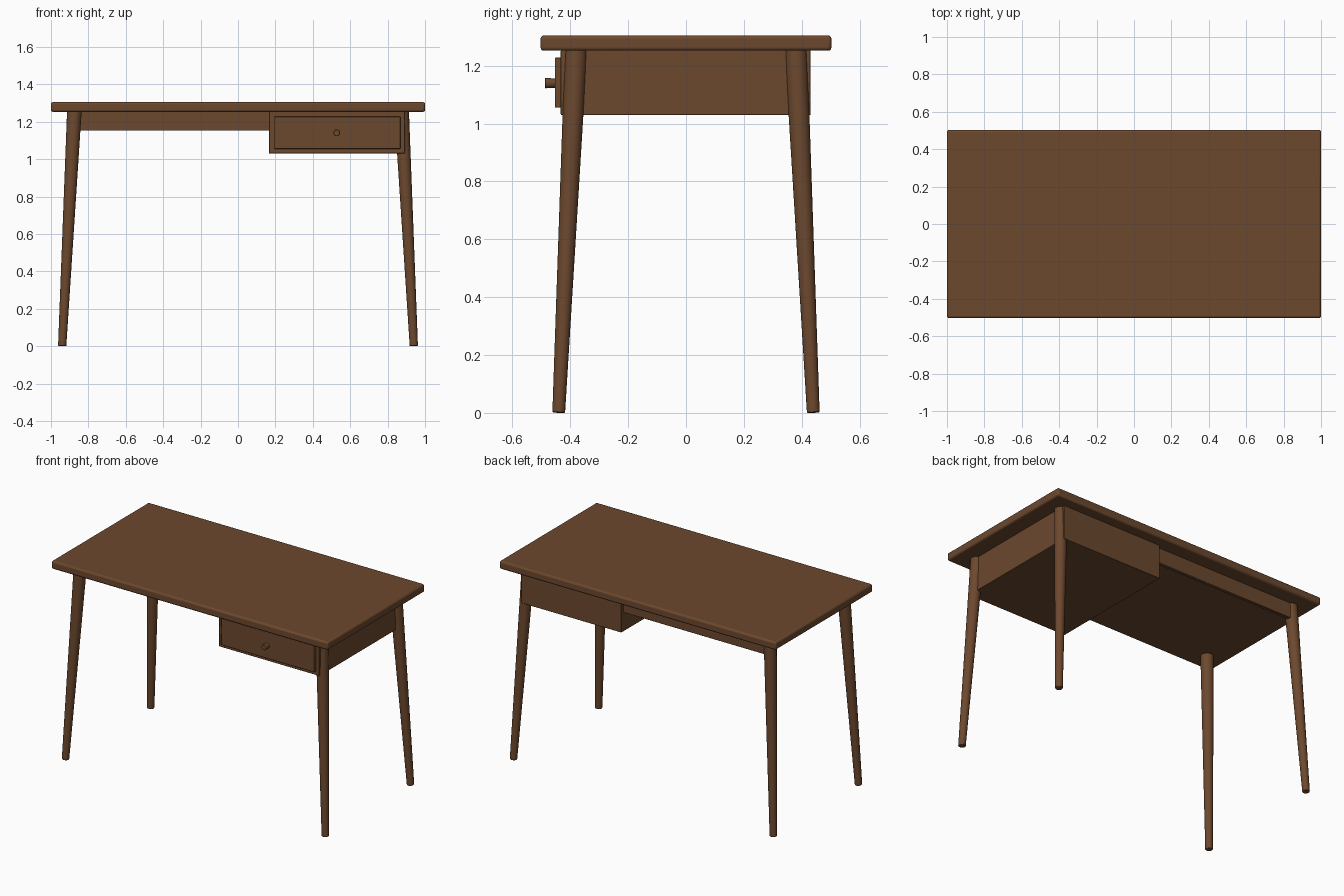
import bpy
from mathutils import Vector

cube = bpy.data.objects.get("Cube")
if cube:
    bpy.data.objects.remove(cube, do_unlink=True)

# One walnut wood colour for everything
wood = bpy.data.materials.new("walnut_wood")
wood.use_nodes = True
COLOUR = (0.15, 0.065, 0.027, 1)
wood.diffuse_color = COLOUR
bsdf = wood.node_tree.nodes["Principled BSDF"]
bsdf.inputs["Base Color"].default_value = COLOUR
bsdf.inputs["Roughness"].default_value = 0.6


def finish(obj, name, bevel=0.0, segments=3):
    obj.name = name
    obj.data.name = name
    obj.data.materials.append(wood)
    if bevel:
        mod = obj.modifiers.new("soft_edges", "BEVEL")
        mod.width = bevel
        mod.segments = segments
        mod.limit_method = "ANGLE"
    bpy.ops.object.shade_smooth_by_angle()
    return obj


def box(name, low, high, bevel=0.0, segments=3):
    low, high = Vector(low), Vector(high)
    bpy.ops.mesh.primitive_cube_add(size=1, location=(low + high) / 2)
    obj = bpy.context.object
    obj.scale = high - low
    bpy.ops.object.transform_apply(location=False, rotation=False, scale=True)
    return finish(obj, name, bevel, segments)


def rod(name, start, end, r_start, r_end, bevel=0.0):
    start, end = Vector(start), Vector(end)
    axis = end - start
    bpy.ops.mesh.primitive_cone_add(vertices=32, radius1=r_start, radius2=r_end,
                                    depth=axis.length, location=(start + end) / 2)
    obj = bpy.context.object
    obj.rotation_euler = axis.to_track_quat("Z", "Y").to_euler()
    return finish(obj, name, bevel, 2)


# Tabletop with rounded edges
box("tabletop", (-1, -0.503, 1.252), (1, 0.503, 1.305), 0.012)

# Splayed, tapered legs
for side, sx in (("right", -1), ("left", 1)):
    for end, sy in (("front", -1), ("back", 1)):
        rod(f"{end}_{side}_leg", (sx * 0.94, sy * 0.44, 0.001),
            (sx * 0.875, sy * 0.38, 1.255), 0.022, 0.039, 0.003)

# Rail along the back only
box("back_rail", (-0.87, 0.385, 1.152), (0.17, 0.407, 1.255), 0.002, 1)

# Drawer case, raised drawer front and knob
box("drawer_case", (0.166, -0.433, 1.03), (0.892, 0.431, 1.254), 0.003, 2)
box("drawer_front", (0.194, -0.453, 1.055), (0.868, -0.43, 1.228), 0.003, 2)
rod("drawer_knob", (0.528, -0.45, 1.14), (0.528, -0.488, 1.14), 0.016, 0.018, 0.003)
